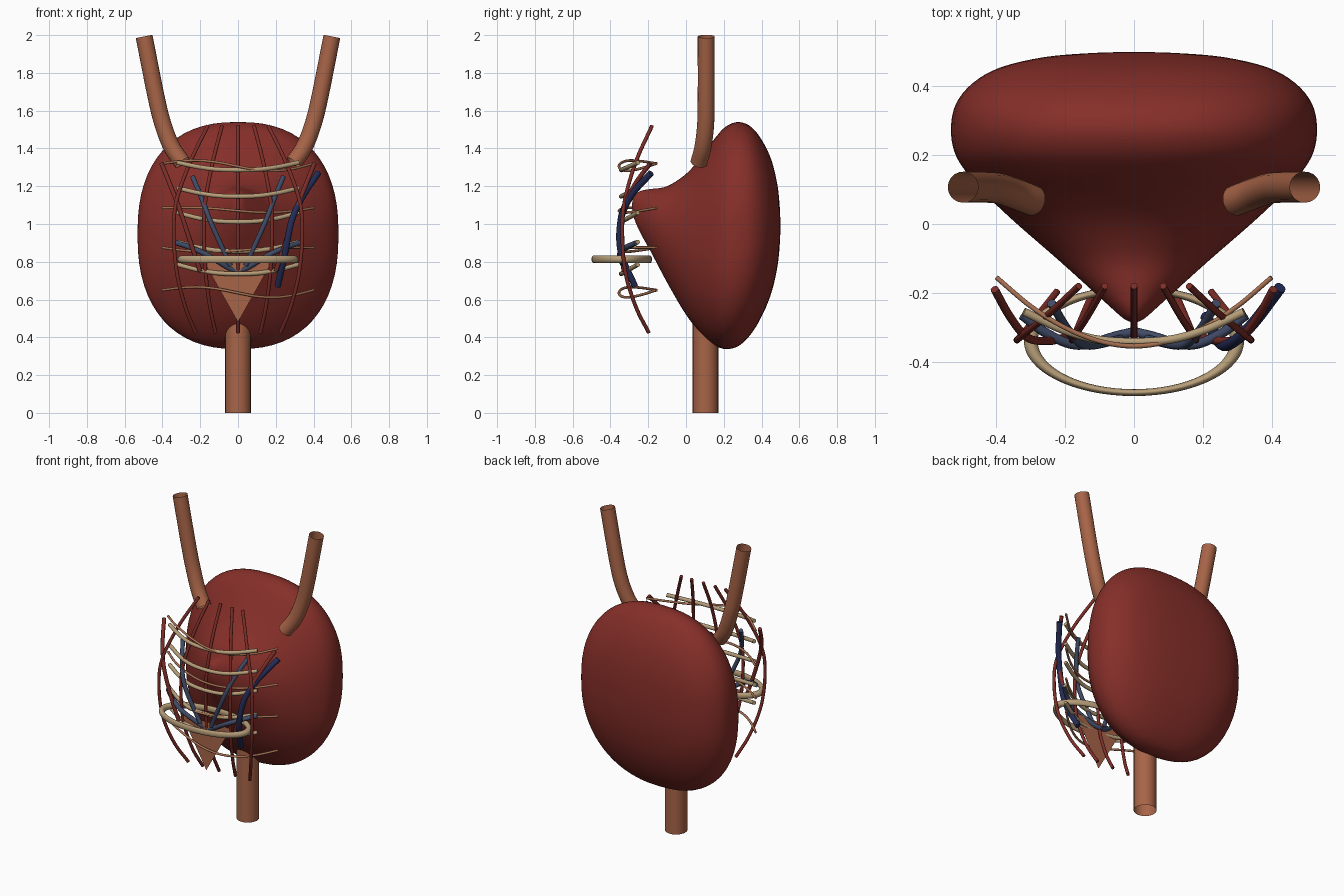
import bpy, math

if "Cube" in bpy.data.objects:
    bpy.data.objects.remove(bpy.data.objects["Cube"])


def material(name, rgb):
    m = bpy.data.materials.new(name)
    m.diffuse_color = (*rgb, 1)
    m.use_nodes = True
    m.node_tree.nodes["Principled BSDF"].inputs["Base Color"].default_value = m.diffuse_color
    return m


RED = material("bladder red", (0.238, 0.028, 0.022))
BROWN = material("tube brown", (0.39, 0.128, 0.064))
BEIGE = material("fold beige", (0.47, 0.34, 0.19))
NAVY = material("vein navy", (0.018, 0.025, 0.095))
STEEL = material("nerve steel blue", (0.052, 0.07, 0.135))
DARK = material("fibre dark red", (0.205, 0.026, 0.02))
TAN = material("band tan", (0.40, 0.17, 0.088))


def smooth_path(pts, steps=8):
    """Catmull-Rom resampling of tuples of any length."""
    pts = [tuple(p) for p in pts]
    ext = [tuple(2 * a - b for a, b in zip(pts[0], pts[1]))] + pts
    ext.append(tuple(2 * a - b for a, b in zip(pts[-1], pts[-2])))
    out = []
    for i in range(len(pts) - 1):
        p0, p1, p2, p3 = ext[i:i + 4]
        for s in range(steps):
            t = s / steps
            out.append(tuple(0.5 * (2 * b + (c - a) * t + (2 * a - 5 * b + 4 * c - d) * t * t
                                    + (3 * b - a - 3 * c + d) * t ** 3)
                             for a, b, c, d in zip(p0, p1, p2, p3)))
    return out + [pts[-1]]


def tube(name, pts, r, mat, caps=True, res=4):
    pts = smooth_path(pts)
    cu = bpy.data.curves.new(name, 'CURVE')
    cu.dimensions = '3D'
    cu.bevel_depth, cu.bevel_resolution, cu.use_fill_caps = r, res, caps
    sp = cu.splines.new('POLY')
    sp.points.add(len(pts) - 1)
    for p, co in zip(sp.points, pts):
        p.co = (*co, 1)
    ob = bpy.data.objects.new(name, cu)
    bpy.context.collection.objects.link(ob)
    cu.materials.append(mat)
    bpy.ops.object.select_all(action='DESELECT')
    ob.select_set(True)
    bpy.context.view_layer.objects.active = ob
    bpy.ops.object.convert(target='MESH')
    bpy.ops.object.shade_smooth_by_angle(angle=math.radians(40))
    return ob


def mirrored(name, pts, r, mat, caps=True, res=4):
    for side, s in (("left", -1), ("right", 1)):
        tube(f"{name}_{side}", [(s * x, y, z) for x, y, z in pts], r, mat, caps, res)


def mesh(name, verts, faces, mat):
    me = bpy.data.meshes.new(name)
    me.from_pydata(verts, [], faces)
    me.materials.append(mat)
    ob = bpy.data.objects.new(name, me)
    bpy.context.collection.objects.link(ob)
    return ob


def spow(v, e):
    return math.copysign(abs(v) ** e, v)


# bladder body: slightly squared slices along y as (y, bottom, top, half width)
slices = [(-0.287, 1.09, 1.10, 0.004), (-0.275, 1.03, 1.15, 0.03), (-0.24, 0.95, 1.175, 0.07),
          (-0.19, 0.86, 1.185, 0.125), (-0.10, 0.69, 1.20, 0.225), (0.0, 0.52, 1.265, 0.34),
          (0.08, 0.42, 1.355, 0.425), (0.15, 0.36, 1.45, 0.487), (0.21, 0.338, 1.515, 0.522),
          (0.28, 0.355, 1.54, 0.532), (0.35, 0.425, 1.51, 0.517), (0.41, 0.53, 1.43, 0.468),
          (0.455, 0.645, 1.33, 0.388), (0.485, 0.78, 1.20, 0.26), (0.497, 0.90, 1.08, 0.12),
          (0.50, 0.985, 0.995, 0.008)]
N = 64
rings = smooth_path(slices, 4)
verts, faces = [], []
for y, lo, hi, w in rings:
    # squarer at the back, plain ellipse at the front tip
    e = 2 / (2 + 0.38 * min(1, max(0, (y + 0.1) / 0.3)))
    for k in range(N):
        a = 2 * math.pi * k / N
        verts.append((w * spow(math.cos(a), e), y,
                      (lo + hi) / 2 + (hi - lo) / 2 * spow(math.sin(a), e)))
for i in range(len(rings) - 1):
    for k in range(N):
        k2 = (k + 1) % N
        faces.append((i * N + k, i * N + k2, (i + 1) * N + k2, (i + 1) * N + k))
faces.append(tuple(range(N))[::-1])
faces.append(tuple((len(rings) - 1) * N + k for k in range(N)))
body = mesh("bladder", verts, [f[::-1] for f in faces], RED)
body.data.shade_smooth()

# ureters and urethra, open ended
mirrored("ureter", [(0.295, 0.068, 1.325), (0.352, 0.09, 1.41), (0.398, 0.104, 1.53),
                    (0.435, 0.107, 1.68), (0.497, 0.107, 1.993)], 0.045, BROWN, False, 8)
tube("urethra", [(0, 0.103, 0), (0, 0.103, 0.25), (0, 0.103, 0.5)], 0.068, BROWN, False, 10)

# flat triangle in front
mesh("trigone", [(-0.18, -0.33, 0.80), (0, -0.33, 0.48), (0.18, -0.33, 0.80)], [(0, 1, 2)], BROWN)

# flattened beige ring
bpy.ops.mesh.primitive_torus_add(location=(0, -0.34, 0.813), major_radius=0.30, minor_radius=0.02,
                                 major_segments=64, minor_segments=14)
ring = bpy.context.object
ring.name = "neck_ring"
ring.scale = (1, 0.5, 1)
ring.data.materials.append(BEIGE)
ring.data.shade_smooth()

# beige folds sagging in the middle
for i, (z, mid) in enumerate([(1.325, 1.285), (1.19, 1.145), (1.06, 1.01), (0.905, 0.855), (0.785, 0.735)]):
    sag = z - mid
    tube(f"fold_{i}", [(x, -0.345 + 0.09 * (x / 0.32) ** 2, mid + sag * (x / 0.32) ** 2)
                       for x in (-0.32, -0.2, -0.08, 0.08, 0.2, 0.32)], 0.012, BEIGE)

# thin bands around the front, gently wavy
for i, (z, amp) in enumerate([(1.305, 0.027), (1.07, 0.012), (0.86, -0.01), (0.635, 0.027)]):
    tube(f"band_{i}", [(x, -0.355 + 0.2 * abs(x / 0.4) ** 1.9,
                        z - amp * math.sin(math.pi * x / 0.4) + 0.015 * (x / 0.4) ** 2)
                       for x in (-0.4, -0.3, -0.2, -0.1, 0, 0.1, 0.2, 0.3, 0.4)], 0.007, TAN)

# vertical fibres
arc = [(0.47, -0.18, 1.52), (0.74, -0.265, 1.33), (0.96, -0.325, 1.12), (1.0, -0.337, 0.94),
       (0.95, -0.32, 0.74), (0.82, -0.265, 0.56), (0.66, -0.197, 0.425)]
for name, w in (("outer", 0.34), ("inner", 0.18)):
    mirrored(f"fibre_{name}", [(f * w, y, z) for f, y, z in arc], 0.010, DARK)
tube("fibre_middle", [(0, y, z) for f, y, z in arc], 0.010, DARK)

# arteries
mirrored("artery", [(0.405, -0.19, 1.32), (0.36, -0.27, 1.21), (0.31, -0.33, 1.08),
                    (0.25, -0.34, 0.9), (0.20, -0.33, 0.75)], 0.012, DARK)

# single large vein on the right
tube("vein", [(0.425, -0.185, 1.27), (0.345, -0.29, 1.15), (0.285, -0.345, 1.02),
              (0.25, -0.345, 0.85), (0.21, -0.27, 0.67)], 0.017, NAVY)

# blue nerves, upper and lower pairs meeting behind the triangle
mirrored("nerve_upper", [(0.24, -0.23, 1.25), (0.19, -0.31, 1.13), (0.14, -0.352, 1.0),
                         (0.04, -0.335, 0.78)], 0.013, STEEL)
mirrored("nerve_lower", [(0.325, -0.265, 0.90), (0.25, -0.32, 0.875), (0.16, -0.352, 0.835),
                         (0.05, -0.325, 0.768), (0, -0.313, 0.75)], 0.014, STEEL)
